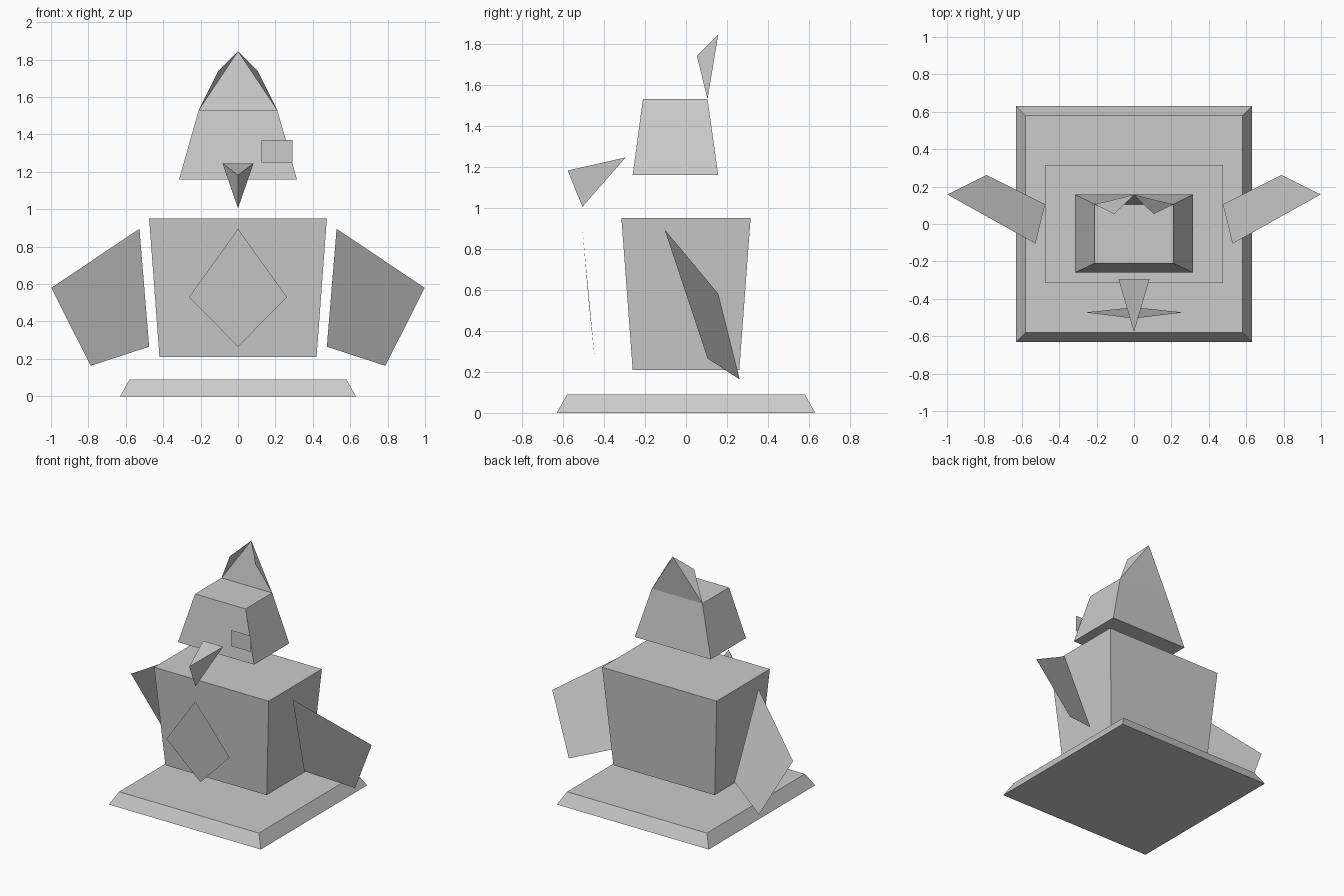
import bpy

cube = bpy.data.objects.get("Cube")
if cube:
    bpy.data.objects.remove(cube, do_unlink=True)

# One plain grey for every part
GREY = (0.6, 0.6, 0.6, 1.0)
grey = bpy.data.materials.new("plain grey")
grey.use_nodes = True
grey.diffuse_color = GREY
grey.node_tree.nodes["Principled BSDF"].inputs["Base Color"].default_value = GREY


def make(name, verts, faces):
    """Flat-shaded mesh part."""
    mesh = bpy.data.meshes.new(name)
    mesh.from_pydata(verts, [], faces)
    mesh.materials.append(grey)
    obj = bpy.data.objects.new(name, mesh)
    bpy.context.collection.objects.link(obj)
    return obj


def rect(x, y0, y1, z):
    return [(-x, y0, z), (x, y0, z), (x, y1, z), (-x, y1, z)]


def tapered_block(name, bottom, top):
    """Block between two level rectangles, each (half width, front, back, height)."""
    sides = [(i, (i + 1) % 4, (i + 1) % 4 + 4, i + 4) for i in range(4)]
    return make(name, rect(*bottom) + rect(*top), [(3, 2, 1, 0), (4, 5, 6, 7)] + sides)


# Stacked body
tapered_block("base", (0.63, -0.63, 0.63, 0), (0.58, -0.58, 0.58, 0.09))
tapered_block("body", (0.42, -0.26, 0.26, 0.21), (0.475, -0.315, 0.315, 0.95))
tapered_block("head", (0.315, -0.26, 0.157, 1.16), (0.21, -0.21, 0.105, 1.53))

# Wings: one thin sheet on each side
wing = [(0.527, -0.105, 0.895), (0.998, 0.158, 0.58),
        (0.788, 0.262, 0.163), (0.475, 0.105, 0.265)]
make("left_wing", wing, [(3, 2, 1, 0)])
make("right_wing", [(-x, y, z) for x, y, z in wing], [(0, 1, 2, 3)])

# Diamond sheet in front of the belly
make("belly_diamond",
     [(0, -0.505, 0.895), (-0.262, -0.473, 0.53), (0, -0.445, 0.265), (0.262, -0.473, 0.53)],
     [(0, 1, 2, 3)])

# Single square eye on the left
make("left_eye",
     [(x, -0.263, z) for x, z in ((0.125, 1.25), (0.292, 1.25), (0.292, 1.37), (0.125, 1.37))],
     [(0, 1, 2, 3)])

# Beak: small four-sided wedge
make("beak",
     [(-0.083, -0.295, 1.245), (0.083, -0.295, 1.245), (0, -0.577, 1.182), (0, -0.505, 1.005)],
     [(0, 2, 1), (0, 3, 2), (1, 2, 3), (0, 1, 3)])

# Crest: upright triangle with a folded flap on each side
make("crest",
     [(-0.21, 0.105, 1.53), (0.21, 0.105, 1.53), (0, 0.157, 1.845),
      (-0.105, 0.053, 1.74), (0.105, 0.053, 1.74)],
     [(1, 0, 2), (0, 3, 2), (1, 2, 4)])
